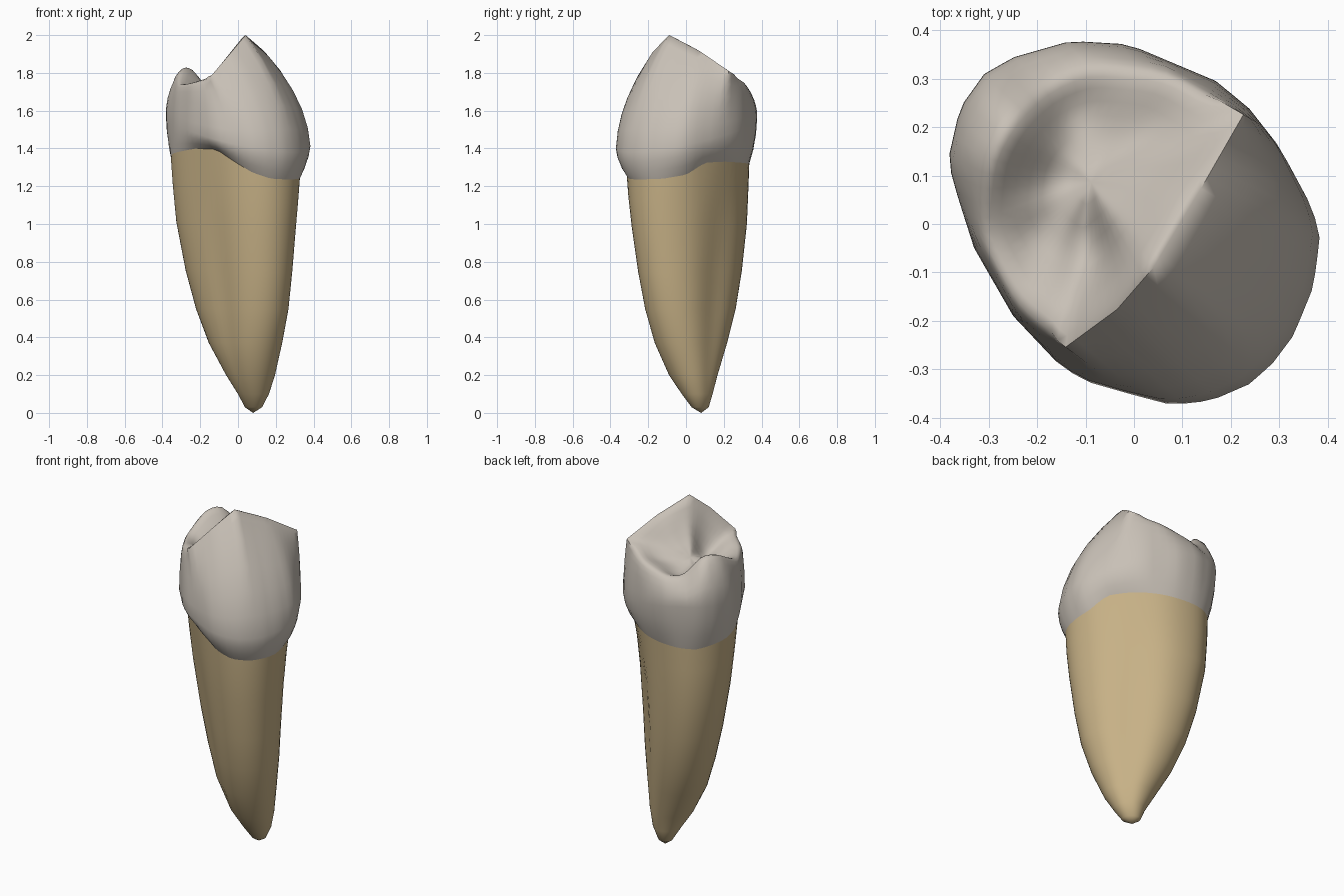
import bpy, bmesh, math

if "Cube" in bpy.data.objects:
    bpy.data.objects.remove(bpy.data.objects["Cube"])

N = 60                      # points around the tooth
S = math.sqrt(0.5)


def to_xyz(u, v, z):
    # u runs to the cheek side (+x -y), v runs across it (+x +y)
    return ((u + v) * S, (v - u) * S, z)


def material(name, rgb):
    m = bpy.data.materials.new(name)
    m.diffuse_color = (*rgb, 1)
    m.use_nodes = True
    m.node_tree.nodes["Principled BSDF"].inputs["Base Color"].default_value = m.diffuse_color
    return m


def angle(k):
    return 2 * math.pi * k / N


def table(rows, a):
    # linear lookup by angle in degrees
    d = math.degrees(a) % 360
    for p, q in zip(rows, rows[1:]):
        if p[0] <= d <= q[0] + 1e-6:
            t = (d - p[0]) / (q[0] - p[0])
            return tuple(x + (y - x) * t for x, y in zip(p[1:], q[1:]))


def bump(a, at, width):
    d = (math.degrees(a) - at + 180) % 360 - 180
    return math.exp(-(d / width) ** 2)


# wavy line where enamel meets root: angle, height
neck_rows = [(0, 1.235), (30, 1.24), (52, 1.26), (70, 1.325), (90, 1.33), (130, 1.32), (180, 1.315),
             (215, 1.345), (235, 1.375), (265, 1.40), (285, 1.395), (305, 1.32), (320, 1.27), (338, 1.24),
             (360, 1.235)]


def neck(a):
    return table(neck_rows, a)[0]


def oval(up, um, vp, vm, a, power=2.0, groove=0.0, corner=0.0):
    c, s = math.cos(a), math.sin(a)
    e = 2 / power
    c2 = math.copysign(abs(c) ** e, c)
    s2 = math.copysign(abs(s) ** e, s)
    f = 1 - groove * (bump(a, 90, 22) + 0.8 * bump(a, 278, 20))
    f *= 1 + corner * (0.08 * bump(a, 230, 28) - 0.04 * bump(a, 140, 25))
    return ((up + um) / 2 + (up - um) / 2 * c2 * f,
            (vp + vm) / 2 + (vp - vm) / 2 * s2 * f)


def loft(name, rings, mat, start=None, end=None, soften=None):
    bm = bmesh.new()
    vr = [[bm.verts.new(to_xyz(*p)) for p in r] for r in rings]
    for lo, hi in zip(vr, vr[1:]):
        for k in range(N):
            j = (k + 1) % N
            bm.faces.new((lo[k], lo[j], hi[j], hi[k]))
    if start:
        t = bm.verts.new(to_xyz(*start))
        for k in range(N):
            bm.faces.new((t, vr[0][(k + 1) % N], vr[0][k]))
    if end:
        t = bm.verts.new(to_xyz(*end))
        for k in range(N):
            bm.faces.new((vr[-1][k], vr[-1][(k + 1) % N], t))
    if soften:
        vs = [vr[i][k] for i in range(len(vr)) for k in range(N) if soften(i, k)] + [t]
        for _ in range(4):
            bmesh.ops.smooth_vert(bm, verts=vs, factor=0.5, use_axis_x=True, use_axis_y=True, use_axis_z=True)
    me = bpy.data.meshes.new(name)
    bm.to_mesh(me)
    bm.free()
    ob = bpy.data.objects.new(name, me)
    bpy.context.collection.objects.link(ob)
    me.materials.append(mat)
    bpy.ops.object.select_all(action='DESELECT')
    ob.select_set(True)
    bpy.context.view_layer.objects.active = ob
    bpy.ops.object.shade_smooth_by_angle(angle=math.radians(60))
    return ob


enamel = material("enamel_grey_white", (0.58, 0.53, 0.47))
dentine = material("root_tan", (0.57, 0.44, 0.24))

# root: height, then the reach in +u, -u, +v, -v
root_rows = [
    (0.03, .055, -.045, .15, .072), (0.10, .10, -.068, .178, .022),
    (0.20, .155, -.115, .195, -.045), (0.37, .225, -.205, .212, -.115),
    (0.55, .28, -.28, .227, -.155), (0.75, .315, -.335, .238, -.19),
    (1.00, .345, -.38, .252, -.225), (1.18, .36, -.39, .265, -.245),
    (1.315, .365, -.393, .278, -.258)]
root_rings = []
for z, *ext in root_rows:
    g = 0.14 * math.sin(math.pi * z / 1.315)
    ring = []
    for k in range(N):
        a = angle(k)
        ring.append((*oval(*ext, a, 2.05, g, z / 1.315), z * (1 + (neck(a) / 1.315 - 1) * (z / 1.315) ** 3)))
    root_rings.append(ring)
loft("root", root_rings, dentine, start=(0, .113, 0))

# biting rim: angle, u, v, z (tall cheek cusp at 0, small tongue cusp near 195)
rim_rows = [
    (0, .092, -.035, 2.0), (42, .046, .15, 1.915), (84, 0, .32, 1.81),
    (120, -.17, .275, 1.755), (150, -.30, .165, 1.715), (168, -.335, .07, 1.72),
    (186, -.335, -.03, 1.845), (204, -.31, -.12, 1.835), (234, -.21, -.245, 1.74),
    (270, -.05, -.295, 1.755), (306, .08, -.28, 1.785), (336, .10, -.15, 1.91),
    (360, .092, -.035, 2.0)]
rim_ring = [table(rim_rows, angle(k)) for k in range(N)]

# widest outline of the crown, as seen from the top (u, v)
outline = [(.406, 0), (.396, .07), (.354, .17), (.293, .25), (.24, .283), (.1, .325), (0, .337),
           (-.088, .329), (-.27, .255), (-.36, .175), (-.42, .067), (-.438, 0), (-.424, -.085),
           (-.364, -.18), (-.297, -.218), (-.198, -.269), (-.042, -.311), (.10, -.315),
           (.16, -.30), (.25, -.25), (.32, -.209), (.371, -.145), (.403, -.064), (.406, 0)]
wide_rows = []
for i, (u, v) in enumerate(outline):
    d = math.degrees(math.atan2(v / .327, u / .42)) % 360
    wide_rows.append((360 if i == len(outline) - 1 else d, u, v))
widest = [(*table(wide_rows, angle(k)), 1.48 - 0.1 * math.cos(angle(k))) for k in range(N)]

# crown wall: neck, flare, widest ring, then curving in to the rim
crown_rings = [list(root_rings[-1])]
for t, f in ((0.3, 0.5), (0.65, 0.85)):
    crown_rings.append([(n[0] + (w[0] - n[0]) * f, n[1] + (w[1] - n[1]) * f, n[2] + (w[2] - n[2]) * t)
                        for n, w in zip(root_rings[-1], widest)])
crown_rings.append(widest)
for t in (0.2, 0.4, 0.6, 0.8, 0.93):
    ring = []
    for k, (w, r) in enumerate(zip(widest, rim_ring)):
        du, dv = w[0] - r[0], w[1] - r[1]
        b = (0.25 - 0.05 * math.cos(angle(k))) * 4 * t * (1 - t)
        ring.append((w[0] - du * (t - b), w[1] - dv * (t - b), w[2] + (r[2] - w[2]) * t))
    crown_rings.append(ring)
RIM = len(crown_rings)
crown_rings.append(rim_ring)

# biting surface: pits, grooves and ridges blended with the rim heights
inner = [(-.035, -.106, 1.65), (-.25, .08, 1.67), (-.177, -.035, 1.68), (-.17, .07, 1.69),
         (0, 0, 1.88), (-.08, .01, 1.77), (-.05, .2, 1.78), (-.12, .17, 1.72),
         (0, -.2, 1.75), (-.12, -.17, 1.69), (-.26, -.06, 1.77), (-.23, -.15, 1.74)]


def bite(u, v):
    num = den = 0
    for group, w0 in ((inner, 1.0), (rim_ring, 0.3)):
        for pu, pv, pz in group:
            w = w0 / (((u - pu) ** 2 + (v - pv) ** 2) + 0.001) ** 1.8
            num += w * pz
            den += w
    return num / den


CU, CV = -.13, 0.0
for t in (0.93, 0.82, 0.7, 0.57, 0.44, 0.3, 0.15):
    ring = []
    for u, v, z in rim_ring:
        pu, pv = CU + (u - CU) * t, CV + (v - CV) * t
        mix = min(1, (1 - t) / 0.3)
        ring.append((pu, pv, z * (1 - mix) + bite(pu, pv) * mix))
    crown_rings.append(ring)


def soften(i, k):
    # round off the low rim and the biting surface, keep the cheek ridge crisp
    d = 360 * k / N
    return i > RIM + 1 or (i > RIM - 2 and 100 < d < 295)


loft("crown", crown_rings, enamel, end=(CU, CV, bite(CU, CV)), soften=soften)
